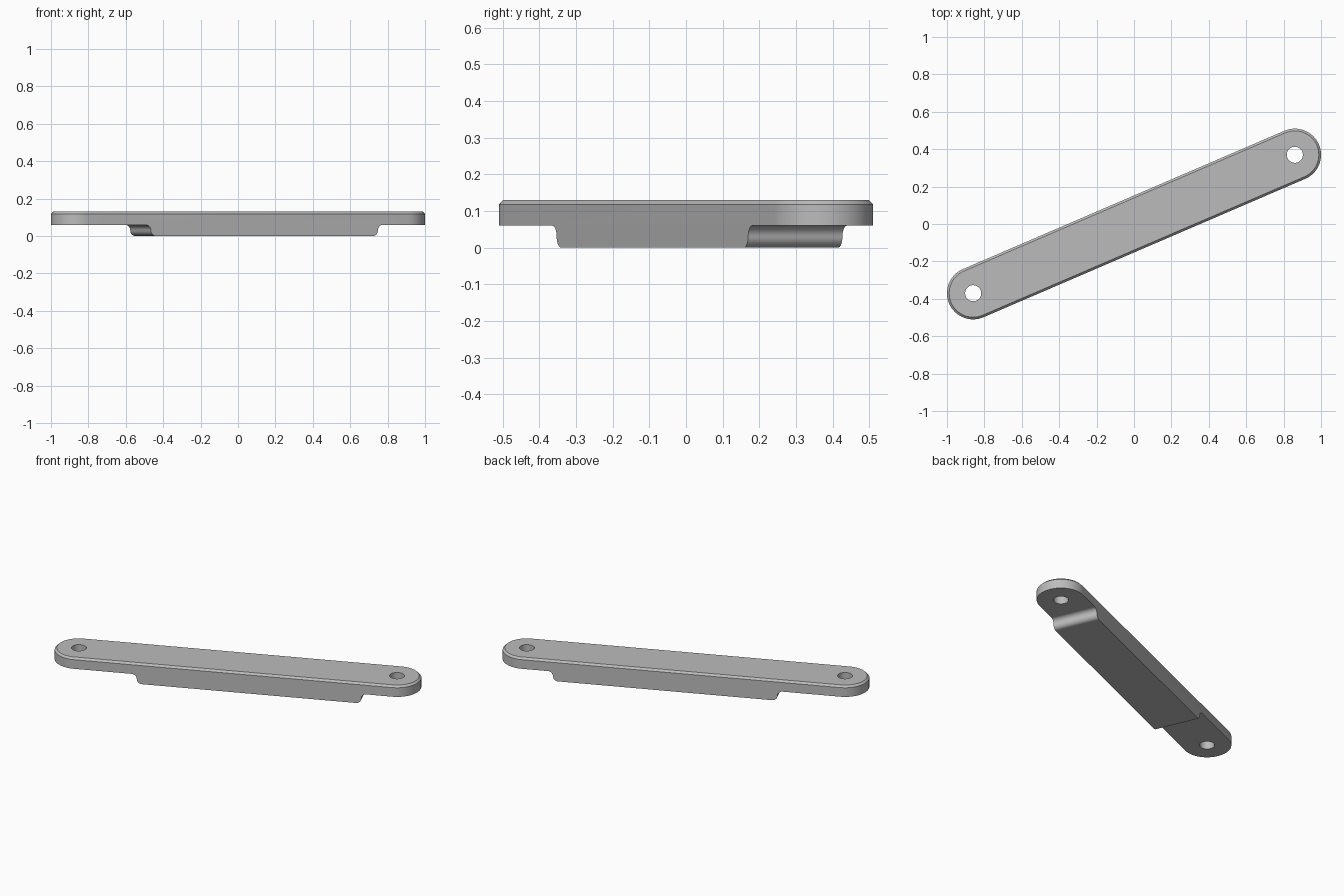
import bpy, bmesh, math
from mathutils import Matrix, Vector

if "Cube" in bpy.data.objects:
    bpy.data.objects.remove(bpy.data.objects["Cube"], do_unlink=True)

HOLE_X, HOLE_Y = 0.86, 0.37
REACH = math.hypot(HOLE_X, HOLE_Y)      # centre to hole
R = 0.14                                # half width and end radius
TOP, STEP, CHAMFER = 0.13, 0.06, 0.012

grey = bpy.data.materials.new("light grey")
grey.use_nodes = True
colour = (0.5, 0.5, 0.5, 1)
grey.diffuse_color = colour
grey.node_tree.nodes["Principled BSDF"].inputs["Base Color"].default_value = colour


def arc(cx, cy, r, start, end, steps):
    return [(cx + r * math.cos(math.radians(start + (end - start) * i / steps)),
             cy + r * math.sin(math.radians(start + (end - start) * i / steps)))
            for i in range(steps + 1)]


def loft(name, rings):
    """Solid through rings of matching points, capped at both ends."""
    bm = bmesh.new()
    loops = [[bm.verts.new(p) for p in ring] for ring in rings]
    n = len(loops[0])
    for a, b in zip(loops, loops[1:]):
        for i in range(n):
            j = (i + 1) % n
            bm.faces.new((a[i], a[j], b[j], b[i]))
    bm.faces.new(loops[0][::-1])
    bm.faces.new(loops[-1])
    bmesh.ops.recalc_face_normals(bm, faces=bm.faces[:])
    mesh = bpy.data.meshes.new(name)
    bm.to_mesh(mesh)
    bm.free()
    mesh.materials.append(grey)
    ob = bpy.data.objects.new(name, mesh)
    bpy.context.collection.objects.link(ob)
    return ob


def cut(target, tool, operation):
    tool.hide_render = True
    bpy.context.view_layer.objects.active = target
    mod = target.modifiers.new("cut", "BOOLEAN")
    mod.operation, mod.solver, mod.object = operation, "EXACT", tool
    bpy.ops.object.modifier_apply(modifier=mod.name)
    bpy.data.objects.remove(tool, do_unlink=True)


def stadium(r, z):
    pts = arc(REACH, 0, r, -90, 90, 32) + arc(-REACH, 0, r, 90, 270, 32)
    return [(x, y, z) for x, y in pts]


# Round-ended bar with a chamfered top rim
bar = loft("bar", [stadium(R, 0), stadium(R, TOP - CHAMFER), stadium(R - CHAMFER, TOP)])

# Side outline: raised underside with rounded steps toward each end
F = STEP / 2
left, right = -0.567, 0.754
side = [(-1.3, 0.3), (-1.3, STEP)]
side += arc(left - F, STEP - F, F, 90, 0, 8)
side += arc(left + F, F, F, 180, 270, 8)[1:]
side += arc(right - F, F, F, 270, 360, 8)
side += arc(right + F, STEP - F, F, 180, 90, 8)[1:]
side += [(1.3, STEP), (1.3, 0.3)]
outline = loft("side_outline", [[(x, y, z) for x, z in side] for y in (-0.3, 0.3)])
cut(bar, outline, "INTERSECT")

# Bolt hole at each end
for s in (-1, 1):
    ring = arc(s * REACH, 0, 0.043, 0, 360, 40)[:-1]
    hole = loft("hole_cutter", [[(x, y, z) for x, y in ring] for z in (-0.1, 0.3)])
    cut(bar, hole, "DIFFERENCE")

# Turn the bar to its diagonal position and shade it
bar.data.transform(Matrix.Rotation(math.atan2(HOLE_Y, HOLE_X), 4, "Z"))
bpy.ops.object.select_all(action="DESELECT")
bar.select_set(True)
bpy.context.view_layer.objects.active = bar
bpy.ops.object.shade_smooth_by_angle(angle=math.radians(30))
